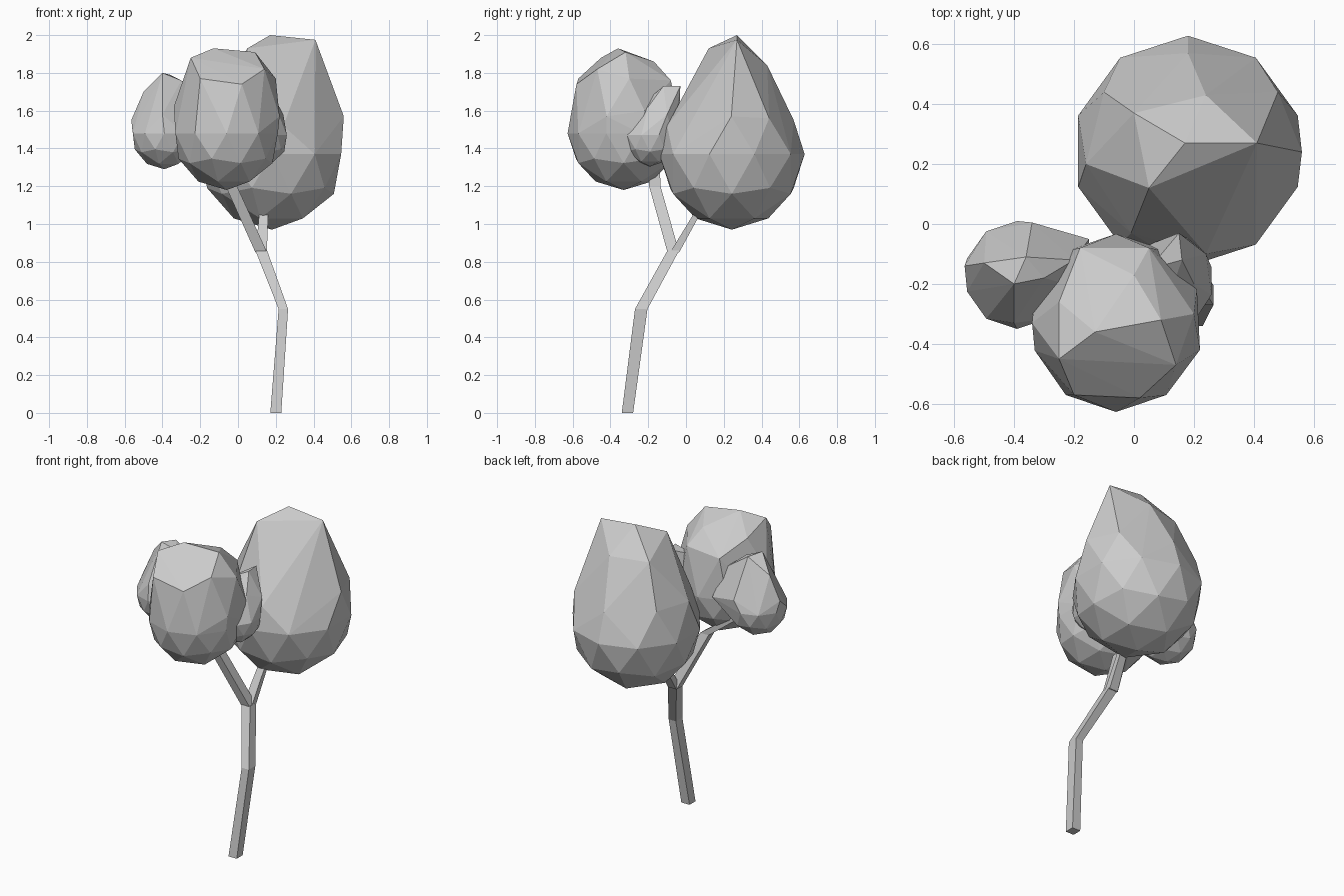
import bpy, bmesh
from mathutils import Vector


def finish(name, bm):
    bmesh.ops.recalc_face_normals(bm, faces=bm.faces)
    mesh = bpy.data.meshes.new(name)
    bm.to_mesh(mesh)
    bm.free()
    bpy.context.collection.objects.link(bpy.data.objects.new(name, mesh))


def limb(name, path):
    """Square tube through (x, y, z, half_x, half_y) stations."""
    bm = bmesh.new()
    rings = []
    for x, y, z, a, b in path:
        rings.append([bm.verts.new((x + sx * a, y + sy * b, z))
                      for sx, sy in ((-1, -1), (1, -1), (1, 1), (-1, 1))])
    for lo, hi in zip(rings, rings[1:]):
        for i in range(4):
            j = (i + 1) % 4
            bm.faces.new((lo[i], lo[j], hi[j], hi[i]))
    bm.faces.new(rings[0][::-1])
    bm.faces.new(rings[-1])
    finish(name, bm)


def foliage(name, centre, radii, crown):
    """Faceted clump: lower half of an icosphere hulled with crown points."""
    bm = bmesh.new()
    bmesh.ops.create_icosphere(bm, subdivisions=2, radius=1)
    pts = [v.co.copy() for v in bm.verts if v.co.z < 0.05]
    bm.clear()
    for p in pts:
        bm.verts.new(Vector(c + r * q for c, r, q in zip(centre, radii, p)))
    for p in crown:
        bm.verts.new(p)
    res = bmesh.ops.convex_hull(bm, input=bm.verts[:])
    loose = [v for v in bm.verts if not v.link_faces]
    bmesh.ops.delete(bm, geom=loose, context='VERTS')
    finish(name, bm)


# Bent trunk and its two branches
limb("trunk", [(0.2, -0.31, 0, 0.029, 0.03), (0.24, -0.237, 0.55, 0.025, 0.033),
               (0.123, -0.067, 0.86, 0.031, 0.031)])
limb("front_branch", [(0.123, -0.067, 0.85, 0.031, 0.031),
                      (-0.035, -0.165, 1.2, 0.03, 0.03),
                      (-0.25, -0.17, 1.36, 0.025, 0.03)])
limb("back_branch", [(0.123, -0.06, 0.85, 0.03, 0.024),
                     (0.135, 0.05, 1.04, 0.024, 0.018),
                     (0.15, 0.12, 1.16, 0.02, 0.015)])

# Tall pointed clump at the back
foliage("back_foliage", (0.18, 0.243, 1.37), (0.385, 0.385, 0.4), [
    (0.17, 0.27, 2.0), (0.41, 0.27, 1.975), (0.05, 0.12, 1.93),
    (0.24, 0.43, 1.84), (0.0, 0.37, 1.84), (0.56, 0.24, 1.57),
    (0.48, 0.44, 1.56), (0.18, 0.57, 1.55), (-0.1, 0.44, 1.58),
    (-0.16, 0.2, 1.57), (-0.01, -0.03, 1.55), (0.24, -0.1, 1.52)])

# Rounded clump at the front
foliage("front_foliage", (-0.06, -0.33, 1.48), (0.285, 0.297, 0.3), [
    (-0.13, -0.36, 1.93), (0.09, -0.32, 1.91), (-0.25, -0.45, 1.88),
    (-0.2, -0.57, 1.77), (0.02, -0.58, 1.74), (0.14, -0.47, 1.82),
    (-0.25, -0.26, 1.82), (0.0, -0.17, 1.86), (0.2, -0.3, 1.77),
    (-0.18, -0.08, 1.74), (0.05, -0.08, 1.76), (0.22, -0.42, 1.57),
    (-0.34, -0.33, 1.62), (0.21, -0.22, 1.6)])

# Small clump at the left
foliage("left_foliage", (-0.39, -0.17, 1.48), (0.175, 0.18, 0.19), [
    (-0.4, -0.2, 1.8), (-0.36, -0.11, 1.79), (-0.3, -0.18, 1.76),
    (-0.5, -0.13, 1.7), (-0.565, -0.14, 1.55), (-0.34, 0.005, 1.55),
    (-0.15, -0.05, 1.5), (-0.15, -0.22, 1.52), (-0.2, -0.12, 1.68),
    (-0.4, -0.33, 1.58)])

# Small clump tucked in at the right
foliage("right_foliage", (0.13, -0.19, 1.47), (0.135, 0.15, 0.165), [
    (0.15, -0.03, 1.73), (0.16, -0.12, 1.73), (0.2, -0.2, 1.62),
    (0.24, -0.1, 1.58), (0.05, -0.15, 1.68), (0.1, -0.29, 1.58)])
